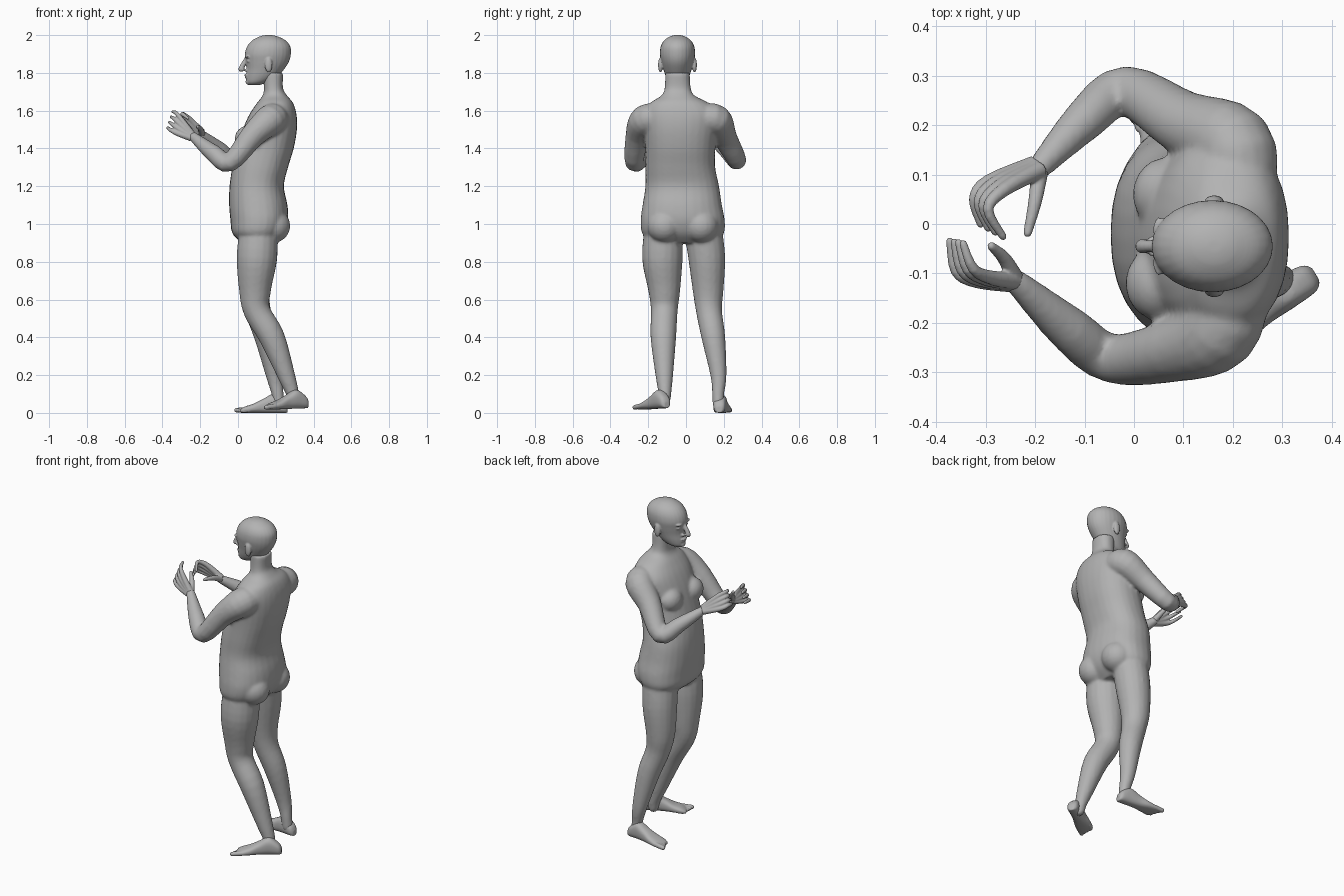
import bpy, bmesh, math
from mathutils import Vector, Matrix

cube = bpy.data.objects.get("Cube")
if cube:
    bpy.data.objects.remove(cube, do_unlink=True)

skin = bpy.data.materials.new("plain_grey")
skin.use_nodes = True
grey = (0.45, 0.45, 0.45, 1)
skin.diffuse_color = grey
skin.node_tree.nodes["Principled BSDF"].inputs["Base Color"].default_value = grey

MID_Y = -0.045  # plane of symmetry of the head


def refine(rows, steps=4):
    """Catmull-Rom interpolation between rows of numbers."""
    padded = [rows[0]] + list(rows) + [rows[-1]]
    result = []
    for i in range(len(rows) - 1):
        quad = padded[i:i + 4]
        for s in range(steps):
            t = s / steps
            result.append([b + 0.5 * t * (c - a + t * (2 * a - 5 * b + 4 * c - d + t * (3 * (b - c) + d - a)))
                           for a, b, c, d in zip(*quad)])
    return result + [list(rows[-1])]


def loft(bm, rings):
    """Skin a closed surface over rings of points."""
    loops = [[bm.verts.new(p) for p in ring] for ring in rings]
    n = len(loops[0])
    for low, high in zip(loops, loops[1:]):
        for i in range(n):
            j = (i + 1) % n
            bm.faces.new((low[i], low[j], high[j], high[i]))
    bm.faces.new(loops[0][::-1])
    bm.faces.new(loops[-1])


def oval(center, u, v, power=1.0, n=28):
    points = []
    for i in range(n):
        a = math.tau * i / n
        c, s = math.cos(a), math.sin(a)
        points.append(center + u * math.copysign(abs(c) ** power, c)
                      + v * math.copysign(abs(s) ** power, s))
    return points


def stack(bm, rows, power=1.0):
    """Level sections: height, front, back, right edge, left edge."""
    rings = []
    for z, x0, x1, y0, y1 in refine(rows):
        rings.append(oval(Vector(((x0 + x1) / 2, (y0 + y1) / 2, z)),
                          Vector(((x1 - x0) / 2, 0, 0)), Vector((0, (y1 - y0) / 2, 0)), power))
    loft(bm, rings)


def limb(bm, rows, n=18):
    """Round tube through points with a radius each, ends rounded."""
    rows = refine(rows)
    points = [Vector(r[:3]) for r in rows]
    last = len(points) - 1
    rings, u = [], None
    for i, p in enumerate(points):
        t = (points[min(i + 1, last)] - points[max(i - 1, 0)]).normalized()
        u = t.orthogonal() if u is None else u - t * u.dot(t)
        u.normalize()
        v, r = t.cross(u), rows[i][3]
        rings.append(oval(p, u * r, v * r, n=n))
        if i == last:
            for a in (0.5, 1.0, 1.4):
                k = r * math.cos(a)
                rings.append(oval(p + t * r * math.sin(a), u * k, v * k, n=n))
    loft(bm, rings)


def blob(bm, center, radii):
    bmesh.ops.create_uvsphere(bm, u_segments=20, v_segments=12, radius=1,
                              matrix=Matrix.Translation(center) @ Matrix.Diagonal((*radii, 1)))


def finish(name, bm, voxel, smoothing):
    """Fuse overlapping volumes into one smooth skin."""
    bmesh.ops.recalc_face_normals(bm, faces=bm.faces)
    mesh = bpy.data.meshes.new(name)
    bm.to_mesh(mesh)
    bm.free()
    mesh.materials.append(skin)
    obj = bpy.data.objects.new(name, mesh)
    bpy.context.collection.objects.link(obj)
    fuse = obj.modifiers.new("fuse", 'REMESH')
    fuse.mode, fuse.voxel_size, fuse.use_smooth_shade = 'VOXEL', voxel, True
    soften = obj.modifiers.new("soften", 'SMOOTH')
    soften.factor, soften.iterations = 0.5, smoothing
    bpy.context.view_layer.objects.active = obj
    for modifier in (fuse.name, soften.name):
        bpy.ops.object.modifier_apply(modifier=modifier)


# torso and neck
body = bmesh.new()
stack(body, [
    (.90, .02, .19, -.18, .15), (.95, -.03, .24, -.232, .2), (1.02, -.04, .265, -.24, .205),
    (1.1, -.047, .262, -.23, .19), (1.2, -.045, .243, -.215, .175), (1.3, -.03, .265, -.215, .155),
    (1.4, -.005, .295, -.215, .155), (1.5, .025, .312, -.22, .165), (1.58, .06, .31, -.22, .17),
    (1.64, .1, .292, -.19, .12), (1.68, .13, .26, -.13, .045), (1.72, .137, .238, -.113, .025),
    (1.8, .13, .24, -.11, .02)], power=0.88)
for y, x in ((-.12, .05), (.06, .065)):  # chest
    blob(body, (x, y, 1.45), (.068, .075, .07))
for y in (-.115, .08):  # seat
    blob(body, (.185, y, .99), (.092, .092, .09))

# legs
limb(body, [(.11, -.12, .98, .1), (.1, -.125, .82, .108), (.09, -.115, .65, .085), (.1, -.115, .54, .071),
            (.18, -.12, .4, .068), (.255, -.115, .2, .047), (.29, -.112, .1, .034), (.3, -.115, .05, .03)])
limb(body, [(.11, .09, .98, .1), (.1, .11, .82, .098), (.09, .117, .65, .082), (.105, .122, .54, .069),
            (.15, .145, .4, .063), (.19, .172, .2, .043), (.21, .17, .1, .032), (.215, .17, .05, .03)])

# arms
limb(body, [(.2, -.13, 1.56, .075), (.17, -.215, 1.55, .082), (.08, -.255, 1.47, .065),
            (-.045, -.272, 1.325, .05), (-.13, -.213, 1.375, .046), (-.24, -.115, 1.465, .025)])
limb(body, [(.21, .08, 1.56, .075), (.2, .16, 1.55, .082), (.1, .205, 1.46, .065),
            (-.018, .27, 1.335, .05), (-.1, .21, 1.395, .043), (-.195, .11, 1.475, .024)])
finish("body", body, .009, 5)

# feet: sections run from heel to ball as distance, half width, height
for name, heel, toe, side in (("left_foot", (.37, -.1, .025), (.12, -.25, .015), 1),
                              ("right_foot", (.265, .175, 0), (-.03, .2, 0), -1)):
    foot = bmesh.new()
    heel = Vector(heel)
    along = (Vector(toe) - heel).normalized()
    across = Vector((-along.y, along.x, 0)).normalized() * side
    up = Vector((0, 0, 1))
    rings = []
    for d, w, h in refine([(.003, .015, .035), (.02, .03, .065), (.075, .035, .1), (.13, .037, .075),
                           (.18, .045, .05), (.225, .047, .035), (.25, .04, .022)]):
        rings.append(oval(heel + along * d + up * h / 2, across * w, up * h / 2, 0.8))
    loft(foot, rings)
    for i in range(5):
        start = heel + along * (.225 - .006 * i) + across * (.034 - .0175 * i)
        r = .014 - .0013 * i
        tip = start + along * (.052 - .005 * i)
        limb(foot, [(*start, .0)[:2] + (start.z + r + .004, r), (tip.x, tip.y, tip.z + r, r * .9)])
    finish(name, foot, .0045, 3)

# hands: each finger runs wrist, knuckle, joint, tip, fanned from first to fourth
hands = {
    "left_hand": ([(-.24, -.115, 1.47), (-.29, -.108, 1.54), (-.325, -.09, 1.585), (-.345, -.04, 1.595)],
                  [(-.245, -.12, 1.455), (-.32, -.115, 1.48), (-.36, -.095, 1.5), (-.372, -.035, 1.51)],
                  [(-.24, -.11, 1.47), (-.262, -.07, 1.51), (-.288, -.045, 1.55)]),
    "right_hand": ([(-.19, .11, 1.485), (-.262, .07, 1.56), (-.295, .03, 1.583), (-.265, -.025, 1.56)],
                   [(-.2, .12, 1.47), (-.295, .085, 1.5), (-.323, .05, 1.515), (-.31, .0, 1.5)],
                   [(-.19, .11, 1.475), (-.2, .045, 1.505), (-.215, -.018, 1.515)]),
}
for name, (first, fourth, thumb) in hands.items():
    hand = bmesh.new()
    sizes = (.019, .0145, .011, .008)
    for i in range(4):
        path = [Vector(a).lerp(Vector(b), i / 3) for a, b in zip(first, fourth)]
        limb(hand, [(*p, r) for p, r in zip(path, sizes)], 12)
    limb(hand, [(*p, r) for p, r in zip(thumb, (.018, .014, .009))], 12)
    finish(name, hand, .0035, 3)

# head with face details
head = bmesh.new()
stack(head, [(z, x0, x1, MID_Y - w, MID_Y + w) for z, x0, x1, w in (
    (1.735, .06, .11, .022), (1.75, .046, .16, .045), (1.78, .043, .21, .062), (1.82, .045, .245, .075),
    (1.86, .04, .27, .086), (1.9, .036, .28, .093), (1.94, .048, .277, .089),
    (1.972, .075, .252, .071), (1.993, .115, .21, .04), (2.0, .145, .18, .012))])
limb(head, [(.045, MID_Y, 1.875, .011), (.025, MID_Y, 1.84, .013), (.017, MID_Y, 1.82, .015)])  # nose
blob(head, (.045, MID_Y, 1.788), (.012, .026, .006))  # upper lip
blob(head, (.046, MID_Y, 1.777), (.011, .022, .006))  # lower lip
blob(head, (.056, MID_Y, 1.752), (.016, .022, .016))  # chin
for side in (-1, 1):
    blob(head, (.058, MID_Y + side * .034, 1.862), (.012, .017, .008))  # eye
    blob(head, (.052, MID_Y + side * .034, 1.884), (.014, .026, .007))  # brow
    blob(head, (.05, MID_Y + side * .014, 1.815), (.022, .009, .008))  # nostril
    blob(head, (.162, MID_Y + side * .09, 1.842), (.02, .013, .04))  # ear
finish("head", head, .0045, 3)
